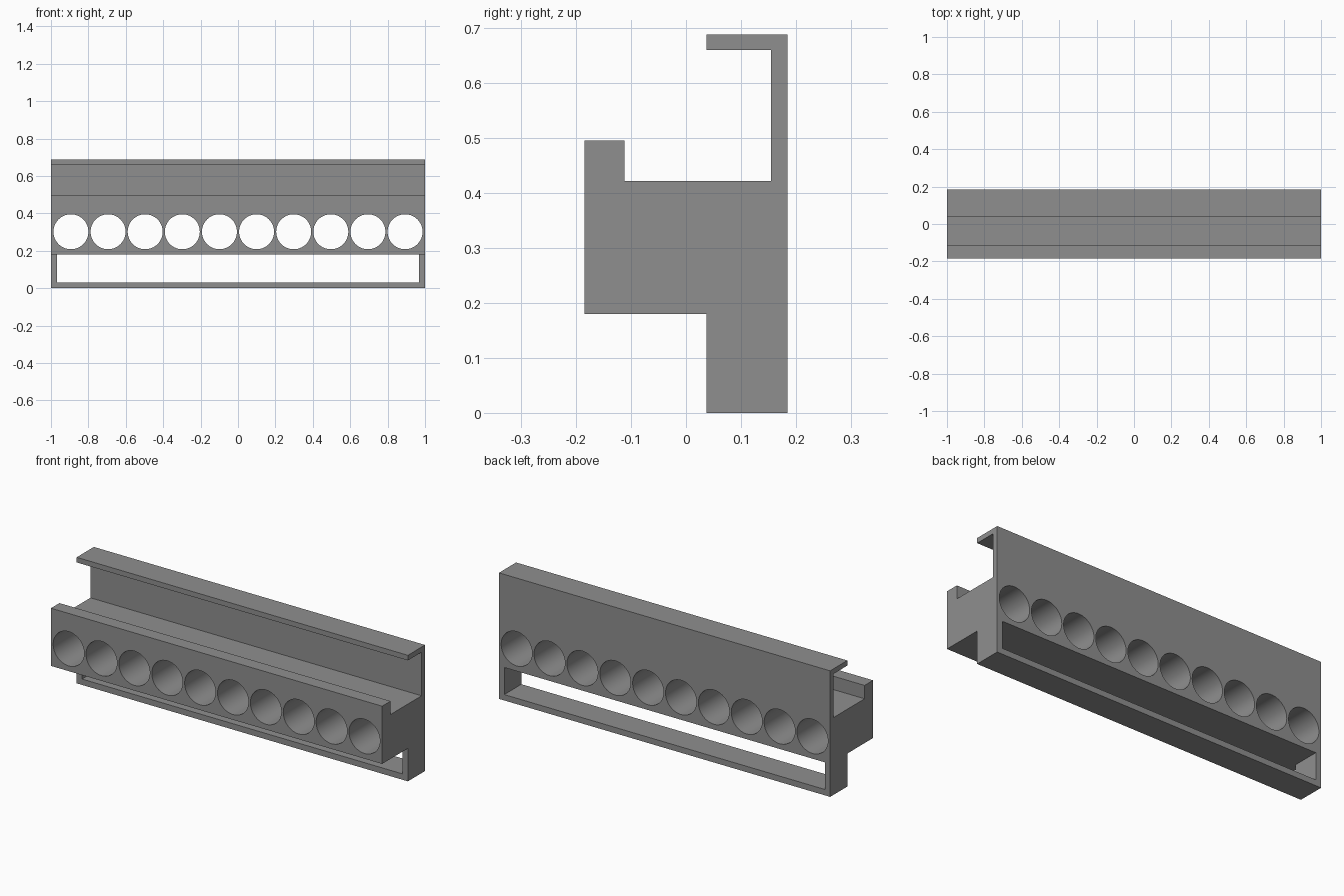
import bpy, bmesh, math
from mathutils import Matrix

if "Cube" in bpy.data.objects:
    bpy.data.objects.remove(bpy.data.objects["Cube"])

grey = bpy.data.materials.new("plain grey")
grey.diffuse_color = (0.275, 0.275, 0.275, 1)
grey.use_nodes = True
grey.node_tree.nodes["Principled BSDF"].inputs["Base Color"].default_value = grey.diffuse_color


def make_object(name, bm):
    bmesh.ops.recalc_face_normals(bm, faces=bm.faces)
    mesh = bpy.data.meshes.new(name)
    bm.to_mesh(mesh)
    bm.free()
    mesh.materials.append(grey)
    obj = bpy.data.objects.new(name, mesh)
    bpy.context.collection.objects.link(obj)
    return obj


def extrude_profile(name, points, half_width):
    """Sweep a (y, z) outline along x."""
    bm = bmesh.new()
    face = bm.faces.new([bm.verts.new((-half_width, y, z)) for y, z in points])
    new = bmesh.ops.extrude_face_region(bm, geom=[face])["geom"]
    for v in new:
        if isinstance(v, bmesh.types.BMVert):
            v.co.x = half_width
    return make_object(name, bm)


def cut(target, cutter):
    mod = target.modifiers.new(cutter.name, 'BOOLEAN')
    mod.operation, mod.solver, mod.object = 'DIFFERENCE', 'EXACT', cutter
    cutter.hide_render = True
    cutter.hide_set(True)


# Rack body: rear plate with top lip, thick shelf with front ridge, lower leg
BACK, FRONT, STEP, UNDER = 0.185, -0.185, 0.037, 0.18
rack = extrude_profile("rack_body", [
    (STEP, 0), (BACK, 0), (BACK, 0.688), (STEP, 0.688), (STEP, 0.66),
    (0.155, 0.66), (0.155, 0.422), (-0.112, 0.422), (-0.112, 0.495),
    (FRONT, 0.495), (FRONT, UNDER), (STEP, UNDER)], 1.0)

# Long window through the lower leg, flush with the shelf underside
window = extrude_profile("window_cutter", [
    (0.0, 0.032), (0.25, 0.032), (0.25, UNDER), (0.0, UNDER)], 0.968)

# Row of ten round holes running front to back
bm = bmesh.new()
for i in range(10):
    place = Matrix.Translation(((i - 4.5) * 0.1985, 0, 0.302)) @ Matrix.Rotation(math.pi / 2, 4, 'X')
    bmesh.ops.create_cone(bm, cap_ends=True, segments=64, radius1=0.0935,
                          radius2=0.0935, depth=0.6, matrix=place)
holes = make_object("hole_cutter", bm)

cut(rack, window)
cut(rack, holes)

# Bake the cuts, then smooth only the hole walls
bpy.context.view_layer.update()
baked = bpy.data.meshes.new_from_object(rack.evaluated_get(bpy.context.evaluated_depsgraph_get()))
rack.modifiers.clear()
rack.data = baked
for helper in (window, holes):
    bpy.data.objects.remove(helper)
bpy.context.view_layer.objects.active = rack
rack.select_set(True)
bpy.ops.object.shade_smooth_by_angle(angle=math.radians(30))
